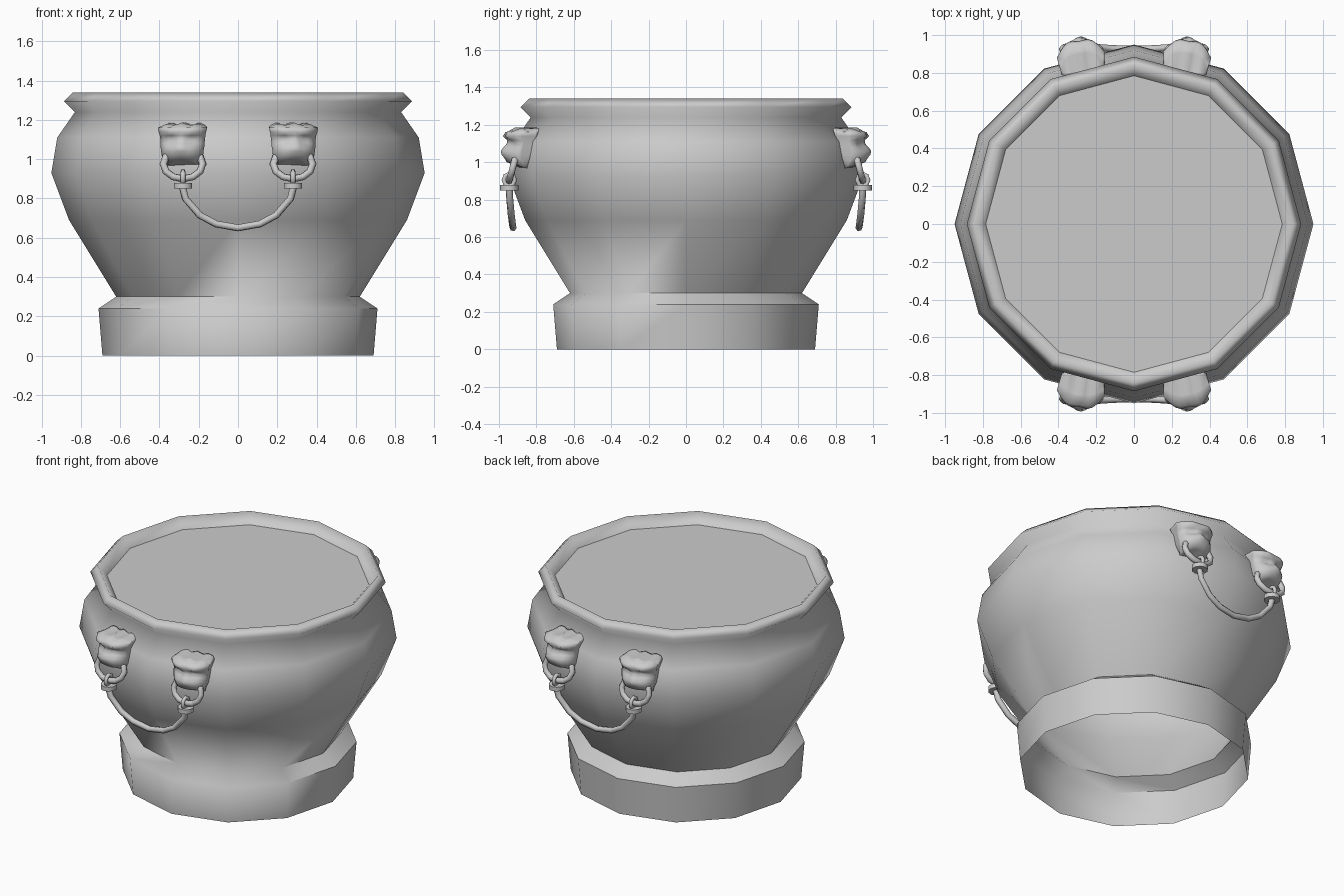
import bpy, bmesh, math
from mathutils import Vector, Matrix

if "Cube" in bpy.data.objects:
    bpy.data.objects.remove(bpy.data.objects["Cube"], do_unlink=True)

grey = bpy.data.materials.new("plain grey")
grey.use_nodes = True
grey.diffuse_color = (0.6, 0.6, 0.6, 1)
grey.node_tree.nodes["Principled BSDF"].inputs["Base Color"].default_value = (0.6, 0.6, 0.6, 1)


def finish(obj, mirror=None):
    """Material, smooth shading and mirrored copies."""
    obj.data.materials.clear()
    obj.data.materials.append(grey)
    for poly in obj.data.polygons:
        poly.use_smooth = True
    if mirror:
        mod = obj.modifiers.new("Mirror", "MIRROR")
        mod.use_axis = mirror
        mod.use_mirror_merge = False
    return obj


def from_bmesh(name, bm, mirror=None):
    mesh = bpy.data.meshes.new(name)
    bm.to_mesh(mesh)
    bm.free()
    obj = bpy.data.objects.new(name, mesh)
    bpy.context.collection.objects.link(obj)
    return finish(obj, mirror)


def tube(name, points, radius, cyclic, mirror):
    """Round bar along a path, turned into a mesh."""
    curve = bpy.data.curves.new(name, "CURVE")
    curve.dimensions = "3D"
    curve.bevel_depth = radius
    curve.bevel_resolution = 1
    curve.use_fill_caps = not cyclic
    spline = curve.splines.new("POLY")
    spline.points.add(len(points) - 1)
    for p, co in zip(spline.points, points):
        p.co = (*co, 1)
    spline.use_cyclic_u = cyclic
    obj = bpy.data.objects.new(name, curve)
    bpy.context.collection.objects.link(obj)
    bpy.ops.object.select_all(action="DESELECT")
    obj.select_set(True)
    bpy.context.view_layer.objects.active = obj
    bpy.ops.object.convert(target="MESH")
    return finish(bpy.context.view_layer.objects.active, mirror)


def loop(center, a, b, count):
    """Ellipse spanned by two half-axis vectors."""
    steps = [2 * math.pi * i / count for i in range(count)]
    return [Vector(center) + Vector(a) * math.cos(t) + Vector(b) * math.sin(t) for t in steps]


def lerp(table, t):
    """Piecewise linear lookup."""
    for (t0, v0), (t1, v1) in zip(table, table[1:]):
        if t <= t1:
            return v0 + (v1 - v0) * max(0, t - t0) / (t1 - t0)
    return table[-1][1]


def bump(u, v, cu, cv, su, sv):
    return math.exp(-((u - cu) / su) ** 2 - ((v - cv) / sv) ** 2)


# Pot: twelve-sided shell with hollow foot, belly, neck and rolled rim
SIDES = 12
profile = [(0.69, 0), (0.71, 0.24), (0.62, 0.30), (0.86, 0.69), (0.95, 0.93), (0.92, 1.11),
           (0.83, 1.24), (0.885, 1.295), (0.84, 1.34), (0.785, 1.275)]
bm = bmesh.new()
rings = [[bm.verts.new((r * math.cos(2 * math.pi * k / SIDES), r * math.sin(2 * math.pi * k / SIDES), z))
          for k in range(SIDES)] for r, z in profile]
for low, high in zip(rings, rings[1:]):
    for k in range(SIDES):
        n = (k + 1) % SIDES
        bm.faces.new((low[k], low[n], high[n], high[k]))
# Foot creases, softened on part of the front
for ring, soft in ((rings[1], (8, 9, 10)), (rings[2], (9, 10))):
    for k in range(SIDES):
        bm.edges.get((ring[k], ring[(k + 1) % SIDES])).smooth = k in soft
from_bmesh("pot", bm)

# Flat fill surface inside the rim
bm = bmesh.new()
bmesh.ops.create_circle(bm, cap_ends=True, segments=SIDES, radius=0.785,
                        matrix=Matrix.Translation((0, 0, 1.275)) @ Matrix.Rotation(math.pi / 2, 4, "Z"))
from_bmesh("fill_surface", bm)

# Animal head: a subdivided block shaped into brow, eyes, nose, cheeks and muzzle
X = 0.28
ALL = (True, True, False)
width = [(-1, 0.085), (-0.7, 0.105), (-0.2, 0.112), (0.3, 0.115), (0.8, 0.127), (1, 0.115)]
front = [(-1, 0.925), (-0.8, 0.955), (-0.45, 0.965), (0.3, 0.95), (0.65, 0.965), (0.85, 0.955), (1, 0.915)]
back = [(-1, 0.86), (1, 0.80)]
bm = bmesh.new()
bmesh.ops.create_cube(bm, size=2)
bmesh.ops.subdivide_edges(bm, edges=bm.edges[:], cuts=9, use_grid_fill=True)
for vert in bm.verts:
    u, w, v = vert.co
    depth = 0.5 - w / 2
    face = lerp(front, v) - 0.06 * abs(u) ** 3
    face += 0.03 * bump(u, v, 0, -0.2, 0.3, 0.35)
    for side in (-1, 1):
        face -= 0.022 * bump(u, v, 0.45 * side, 0.2, 0.25, 0.2)
        face += 0.015 * bump(u, v, 0.45 * side, 0.6, 0.35, 0.2)
        face += 0.012 * bump(u, v, 0.5 * side, -0.35, 0.3, 0.3)
    x = u * lerp(width, v) * (1 - 0.1 * (1 - depth))
    y = -(lerp(back, v) + (face - lerp(back, v)) * depth)
    z = 1.08 + 0.1 * v
    if v > 0.9:
        z += 0.006 * math.cos(9 * u) - 0.012 * u * u * depth
    if v < -0.9:
        z += 0.025 * (1 - u * u) * depth - 0.012
    vert.co = (x, y, z)
turn = Matrix.Translation((X, -0.88, 0)) @ Matrix.Rotation(math.radians(8), 4, "Z") @ Matrix.Translation((0, 0.88, 0))
bmesh.ops.transform(bm, matrix=turn, verts=bm.verts[:])
from_bmesh("animal_head", bm, ALL)

# Ring through the mouth and the small link hanging from it
tube("mouth_ring", loop((X, -0.925, 0.975), (0.10, 0, 0), (0, 0.02, 0.075), 12), 0.019, True, ALL)
tube("link", loop((X, -0.945, 0.905), (0, 0.03, 0), (0, 0, 0.033), 8), 0.013, True, ALL)

# Collar that joins the link to the handle
bm = bmesh.new()
bmesh.ops.create_cone(bm, cap_ends=True, segments=10, radius1=0.049, radius2=0.049, depth=0.028,
                      matrix=Matrix.Translation((X, -0.945, 0.864)))
for edge in bm.edges:
    edge.smooth = edge.calc_face_angle(0) < 1
from_bmesh("collar", bm, ALL)

# Curved hanging handle
half = [(0.283, -0.945, 0.86), (0.268, -0.942, 0.80), (0.195, -0.934, 0.715), (0.112, -0.928, 0.67)]
path = half + [(0, -0.925, 0.65)] + [(-x, y, z) for x, y, z in reversed(half)]
tube("handle", path, 0.019, False, (False, True, False))
